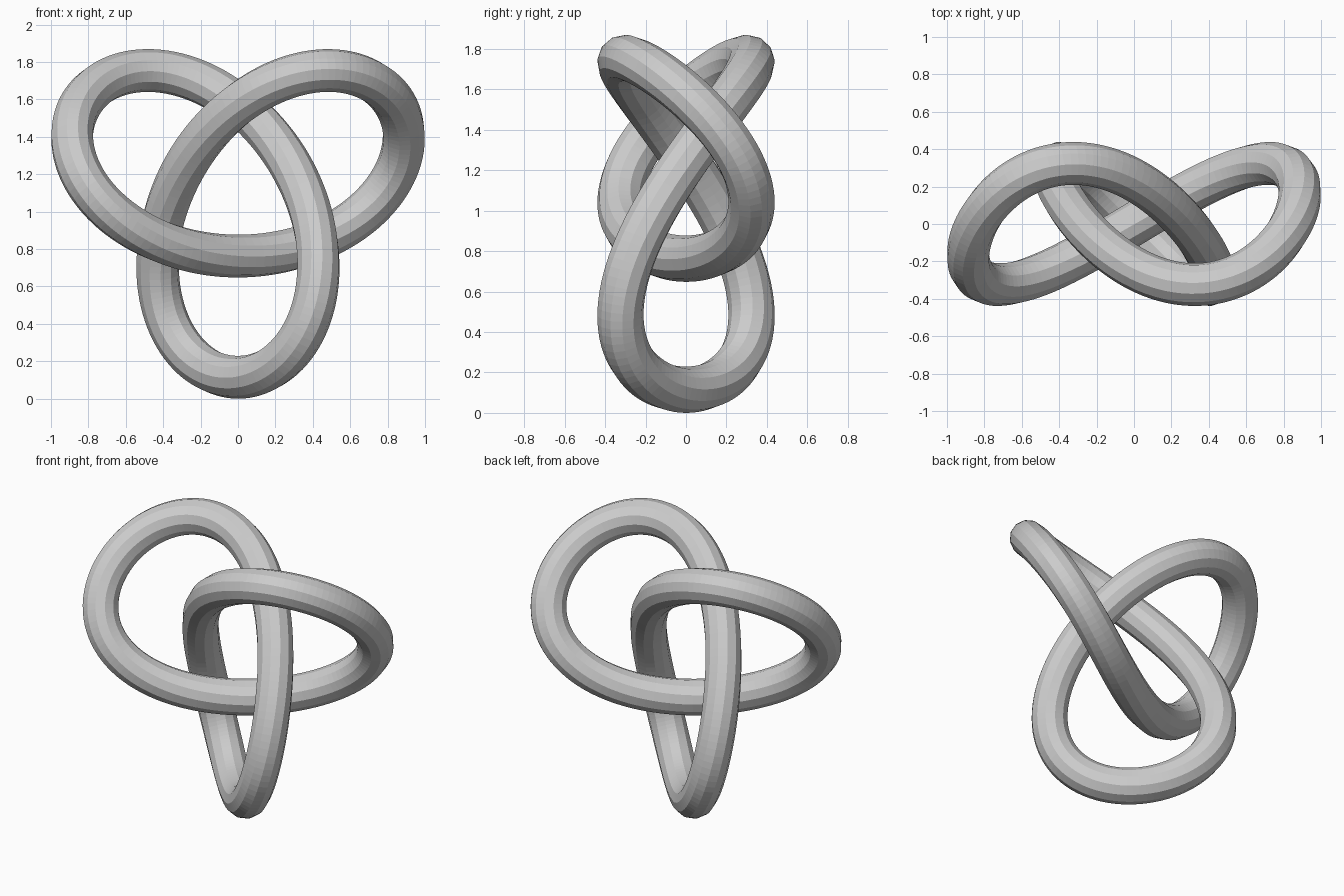
import bpy
from math import sin, cos, tau

if "Cube" in bpy.data.objects:
    bpy.data.objects.remove(bpy.data.objects["Cube"])

SCALE = 0.324     # knot size
RADIUS = 0.1145   # tube radius
STEPS = 240       # segments along the knot

# Closed trefoil path, one lobe pointing down
curve = bpy.data.curves.new("trefoil_knot", 'CURVE')
curve.dimensions = '3D'
path = curve.splines.new('POLY')
path.points.add(STEPS - 1)
path.use_cyclic_u = True
for i, p in enumerate(path.points):
    t = tau * i / STEPS
    x = sin(t) + 2 * sin(2 * t)
    y = sin(3 * t)
    z = cos(t) - 2 * cos(2 * t)
    p.co = (SCALE * x, SCALE * y, SCALE * (z + 3) + RADIUS, 1)

# Twelve-sided tube with flat faces
curve.bevel_depth = RADIUS
curve.bevel_resolution = 4
knot = bpy.data.objects.new("trefoil_knot", curve)
bpy.context.collection.objects.link(knot)
bpy.context.view_layer.objects.active = knot
knot.select_set(True)
bpy.ops.object.convert(target='MESH')
bpy.ops.object.shade_flat()
